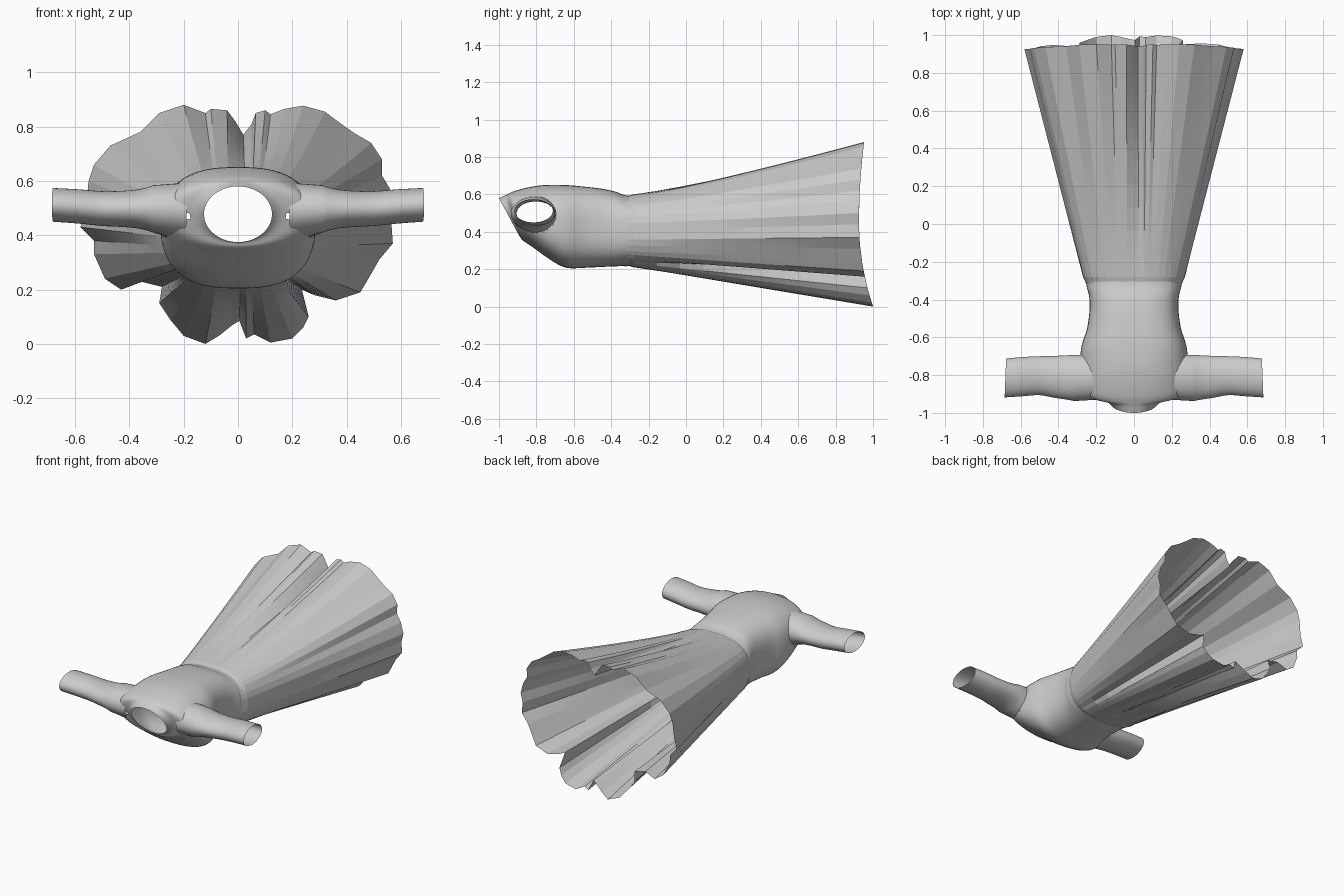
import bpy, bmesh, math
from mathutils import Vector
from mathutils.bvhtree import BVHTree

if "Cube" in bpy.data.objects:
    bpy.data.objects.remove(bpy.data.objects["Cube"])

def loft(name, rings):
    """Open tube through rings of equal point count."""
    bm = bmesh.new()
    vs = [[bm.verts.new(p) for p in r] for r in rings]
    n = len(vs[0])
    for a, b in zip(vs, vs[1:]):
        for i in range(n):
            j = (i + 1) % n
            bm.faces.new((a[i], a[j], b[j], b[i]))
    bmesh.ops.recalc_face_normals(bm, faces=bm.faces)
    me = bpy.data.meshes.new(name)
    bm.to_mesh(me)
    bm.free()
    ob = bpy.data.objects.new(name, me)
    bpy.context.collection.objects.link(ob)
    return ob

def smooth(ob, angle):
    bpy.ops.object.select_all(action='DESELECT')
    ob.select_set(True)
    bpy.context.view_layer.objects.active = ob
    bpy.ops.object.shade_smooth_by_angle(angle=math.radians(angle))

def spline(keys, steps):
    """Catmull-Rom through rows of parameters."""
    out = []
    for i in range(len(keys) - 1):
        p0, p1 = keys[max(i - 1, 0)], keys[i]
        p2, p3 = keys[i + 1], keys[min(i + 2, len(keys) - 1)]
        for s in range(steps):
            t = s / steps
            out.append([0.5 * (2*b + (c-a)*t + (2*a-5*b+4*c-d)*t*t + (3*b-a-3*c+d)*t**3)
                        for a, b, c, d in zip(p0, p1, p2, p3)])
    return out + [keys[-1]]

def sgnpow(v, e):
    return math.copysign(abs(v) ** e, v)

# Bodice: y top, z top, y bottom, z bottom, half width, squareness
body_keys = [
    (-1.00, .58, -.89, .375, .125, 2.0), (-.965, .595, -.885, .37, .16, 2.0),
    (-.945, .605, -.875, .355, .24, 2.1), (-.91, .62, -.83, .325, .275, 2.2),
    (-.83, .64, -.74, .26, .285, 2.4), (-.75, .65, -.67, .218, .285, 2.5),
    (-.65, .65, -.62, .205, .275, 2.7), (-.55, .642, -.55, .207, .248, 2.8),
    (-.45, .63, -.45, .212, .235, 2.8), (-.38, .615, -.38, .215, .238, 2.8),
    (-.335, .598, -.335, .217, .25, 2.7), (-.30, .592, -.30, .218, .25, 2.7)]
rings = []
for yt, zt, yb, zb, w, n in spline(body_keys, 4):
    ring = []
    for i in range(64):
        a = 2 * math.pi * i / 64
        x, s = sgnpow(math.cos(a), 2/n), sgnpow(math.sin(a), 2/n)
        k = (s + 1) / 2
        ring.append((w * x, yb + (yt - yb) * k, zb + (zt - zb) * k))
    rings.append(ring)
bodice = loft("bodice", rings)

# Armholes cut out of the bodice
AY, AZ, RY, RZ = -.812, .492, .118, .10
bm = bmesh.new()
bm.from_mesh(bodice.data)
tree = BVHTree.FromBMesh(bm)
holes = [f for f in bm.faces if abs(f.calc_center_median().x) > .15 and
         ((f.calc_center_median().y - AY) / RY) ** 2 +
         ((f.calc_center_median().z - AZ) / RZ) ** 2 < .85]
bmesh.ops.delete(bm, geom=holes, context='FACES')
bm.to_mesh(bodice.data)
bm.free()
smooth(bodice, 50)

# Sleeves: x, y centre, y radius, z centre, z radius
sleeve_keys = [(.315, -.815, .122, .497, .087), (.36, -.812, .117, .497, .074),
               (.42, -.809, .111, .497, .067), (.50, -.803, .103, .498, .064),
               (.59, -.808, .104, .506, .063), (.685, -.815, .103, .512, .062)]
for side, label in ((1, "right"), (-1, "left")):
    N = 40
    ang = [2 * math.pi * i / N for i in range(N)]
    root = []
    for a in ang:
        y, z = AY + RY * math.cos(a), AZ + RZ * math.sin(a)
        hit = tree.ray_cast(Vector((side, y, z)), Vector((-side, 0, 0)))[0]
        x = abs(hit.x) if hit else .22
        root.append((side * max(.19, x - .01), y, z))
    rings = [root]
    for x, cy, ry, cz, rz in spline(sleeve_keys, 3):
        # the cuff leans slightly outward at the front
        rings.append([(side * (x - .008 * (1 + math.cos(a)) / 2),
                       cy + ry * math.cos(a), cz + rz * math.sin(a)) for a in ang])
    smooth(loft(label + "_sleeve", rings), 50)

# Skirt: pleated hem outline (x, z), clockwise from the back fold
hem = [(.02, .77), (.05, .81), (.065, .85), (.10, .86), (.12, .845), (.17, .865),
       (.24, .877), (.32, .855), (.38, .81), (.43, .775), (.49, .74), (.53, .68),
       (.53, .62), (.56, .57), (.58, .50), (.565, .44), (.57, .37), (.52, .31),
       (.48, .24), (.45, .19), (.36, .16), (.28, .18), (.235, .20), (.26, .10),
       (.24, .06), (.20, .02), (.12, .005), (.06, .035), (.03, .02), (.005, .085),
       (-.02, .07), (-.07, .03), (-.12, .0), (-.20, .03), (-.25, .09), (-.29, .15),
       (-.28, .21), (-.36, .23), (-.43, .20), (-.49, .24), (-.53, .33), (-.53, .38),
       (-.58, .43), (-.56, .50), (-.55, .60), (-.53, .66), (-.47, .73), (-.36, .78),
       (-.29, .85), (-.20, .88), (-.12, .85), (-.10, .865), (-.04, .86), (-.01, .82)]

def waist_point(x, z, w, h, n=2.6):
    dx, dz = x / .56, (z - .44) / .43
    a = math.atan2(dz, dx)
    return w * sgnpow(math.cos(a), 2/n), .405 + h * sgnpow(math.sin(a), 2/n)

def hem_y(z):
    d = (z - .45) / .45
    return .925 + (.075 if d < 0 else .03) * d * d

rings = [[(p[0], -.325, p[1]) for p in (waist_point(x, z, .25, .19) for x, z in hem)],
         [(p[0], -.305, p[1]) for p in (waist_point(x, z, .258, .188) for x, z in hem)]]
STEPS = 10
for s in range(STEPS + 1):
    t = s / STEPS
    ring = []
    for x, z in hem:
        wx, wz = waist_point(x, z, .27, .195)
        tz = t ** 1.15 if z > .44 else t
        ring.append((wx + (x - wx) * t, -.28 + (hem_y(z) + .28) * t, wz + (z - wz) * tz))
    rings.append(ring)
skirt = loft("skirt", rings)
smooth(skirt, 6)
